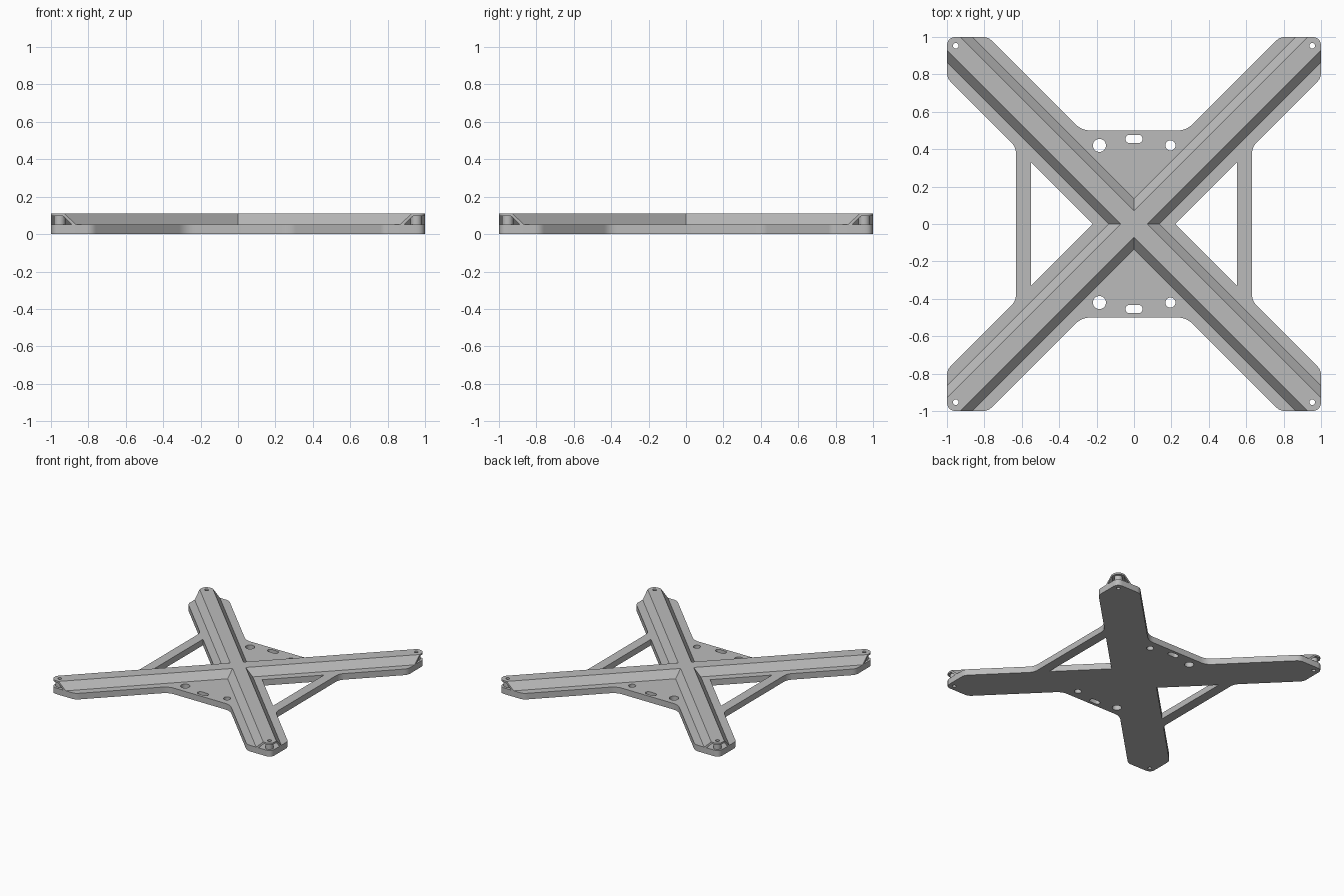
import bpy, bmesh, math

old = bpy.data.objects.get("Cube")
if old:
    bpy.data.objects.remove(old, do_unlink=True)

PLATE, TOP, CEILING = 0.05, 0.11, 0.096
TIP = 0.953

grey = bpy.data.materials.new("plain grey")
grey.use_nodes = True
grey.diffuse_color = (0.5, 0.5, 0.5, 1)
grey.node_tree.nodes["Principled BSDF"].inputs["Base Color"].default_value = (0.5, 0.5, 0.5, 1)


def four_way(quarter):
    """Mirror an outline of the +x +y quarter into a closed loop."""
    loop = []
    for sx, sy in ((1, 1), (-1, 1), (-1, -1), (1, -1)):
        for x, y, r in quarter[::sx * sy]:
            p = (x * sx, y * sy, r)
            if not loop or (p != loop[-1] and p != loop[0]):
                loop.append(p)
    return loop


def rounded(loop, steps=6):
    """Round each corner (x, y, cut length) of an outline."""
    out = []
    for i, (x, y, r) in enumerate(loop):
        if not r:
            out.append((x, y))
            continue
        ends = []
        for nx, ny, _ in (loop[i - 1], loop[(i + 1) % len(loop)]):
            k = r / math.hypot(nx - x, ny - y)
            ends.append((x + (nx - x) * k, y + (ny - y) * k))
        (ax, ay), (bx, by) = ends
        for s in range(steps + 1):
            t = s / steps
            u = 1 - t
            out.append((u * u * ax + 2 * u * t * x + t * t * bx,
                        u * u * ay + 2 * u * t * y + t * t * by))
    return out


def oval(x, y, r, stretch=0, n=24):
    """Circle, or slot when stretched along x."""
    pts = []
    for i in range(n):
        a = math.tau * (i + 0.5) / n
        c = math.cos(a)
        pts.append((x + r * c + math.copysign(stretch, c), y + r * math.sin(a)))
    return pts


def loft(name, pieces):
    """Solids from (lower outline, upper outline, z0, z1)."""
    bm = bmesh.new()
    for low, high, z0, z1 in pieces:
        a = [bm.verts.new((x, y, z0)) for x, y in low]
        b = [bm.verts.new((x, y, z1)) for x, y in high]
        bm.faces.new(a[::-1])
        bm.faces.new(b)
        for i in range(len(a)):
            j = (i + 1) % len(a)
            bm.faces.new((a[i], a[j], b[j], b[i]))
    bmesh.ops.recalc_face_normals(bm, faces=bm.faces)
    mesh = bpy.data.meshes.new(name)
    bm.to_mesh(mesh)
    bm.free()
    mesh.materials.append(grey)
    obj = bpy.data.objects.new(name, mesh)
    bpy.context.collection.objects.link(obj)
    return obj


def prism(outline, z0, z1):
    return (outline, outline, z0, z1)


def activate(obj):
    bpy.ops.object.select_all(action='DESELECT')
    obj.select_set(True)
    bpy.context.view_layer.objects.active = obj


def cut(obj, cutter):
    mod = obj.modifiers.new("cut", 'BOOLEAN')
    mod.operation = 'DIFFERENCE'
    mod.solver = 'EXACT'
    mod.object = cutter
    activate(obj)
    bpy.ops.object.modifier_apply(modifier=mod.name)


def cross(d, size=1, r=0.05):
    """X shaped outline with diagonal arms of half width d."""
    return rounded(four_way([(d, 0, 0), (size, size - d, 0), (size, size, r),
                             (size - d, size, 0), (0, d, 0)]))


# Base plate with wide arms, front and back webs and side bars
plate = loft("base_plate", [prism(rounded(four_way([
    (0.63, 0.41, 0.04), (1, 0.78, 0.03), (1, 1, 0.05),
    (0.78, 1, 0.03), (0.28, 0.5, 0.05)])), 0, PLATE)])

# Raised ridge with sloped sides along both diagonals
ridge = loft("cross_ridge", [(cross(0.135), cross(0.07), PLATE, TOP)])

# Screw bosses inside the open arm ends
tips = [(sx * TIP, sy * TIP) for sx in (1, -1) for sy in (1, -1)]
bosses = loft("screw_bosses", [prism(oval(x, y, 0.03), PLATE, CEILING + 0.004) for x, y in tips])

# Cutters: hollow ridge, side windows, mounting holes, screw holes
tunnel = loft("tunnel_cutter", [(cross(0.118, 1.05, 0), cross(0.065, 1.05, 0), PLATE - 0.005, CEILING)])
openings = []
for s in (1, -1):
    openings += [[(s * 0.22, 0), (s * 0.55, s * 0.33), (s * 0.55, -s * 0.33)],
                 oval(-0.185, s * 0.42, 0.035),
                 oval(0.195, s * 0.42, 0.027),
                 oval(0, s * 0.455, 0.022, 0.024)]
opening_cutter = loft("opening_cutter", [prism(o, -0.1, 0.2) for o in openings])
screw_cutter = loft("screw_cutter", [prism(oval(x, y, 0.015), -0.1, 0.2) for x, y in tips])

cut(plate, opening_cutter)
cut(plate, screw_cutter)
cut(ridge, tunnel)
cut(ridge, screw_cutter)
cut(bosses, screw_cutter)
for c in (tunnel, opening_cutter, screw_cutter):
    bpy.data.objects.remove(c, do_unlink=True)

for obj in (plate, ridge, bosses):
    activate(obj)
    bpy.ops.object.shade_smooth_by_angle(angle=math.radians(30))
